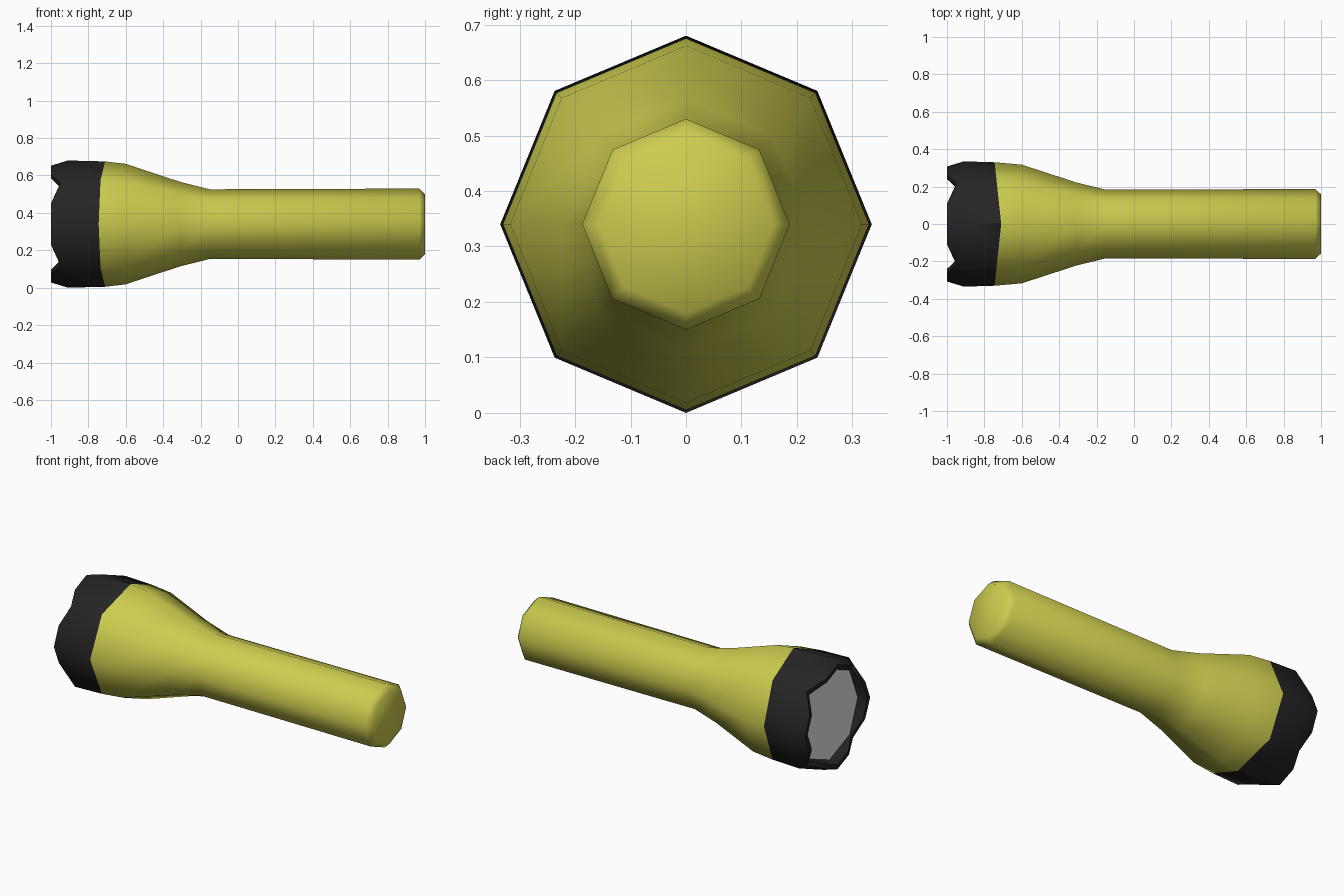
import bpy, bmesh
from math import sin, cos, pi

cube = bpy.data.objects.get("Cube")
if cube:
    bpy.data.objects.remove(cube, do_unlink=True)

AXIS_Z = 0.34   # height of the torch axis
SIDE = 0.985    # slight narrowing across y


def material(name, rgb):
    mat = bpy.data.materials.new(name)
    mat.use_nodes = True
    colour = (*rgb, 1.0)
    mat.diffuse_color = colour
    mat.node_tree.nodes["Principled BSDF"].inputs["Base Color"].default_value = colour
    return mat


def octagon(radius, split=False):
    """Octagon points (y, z) with corners up and sideways; split adds edge midpoints."""
    corners = [(radius * SIDE * sin(k * pi / 4), AXIS_Z + radius * cos(k * pi / 4))
               for k in range(8)]
    if not split:
        return corners
    points = []
    for a, b in zip(corners, corners[1:] + corners[:1]):
        points += [a, ((a[0] + b[0]) / 2, (a[1] + b[1]) / 2)]
    return points


def ring(x, radius, split=False):
    """One cross-section; x is a number or a rule giving x for each point index."""
    return [(x(i) if callable(x) else x, y, z)
            for i, (y, z) in enumerate(octagon(radius, split))]


def loft(name, rings, mat, cap_start=False, cap_end=False, smooth=True):
    bm = bmesh.new()
    loops = [[bm.verts.new(p) for p in r] for r in rings]
    for a, b in zip(loops, loops[1:]):
        for i in range(len(a)):
            j = (i + 1) % len(a)
            bm.faces.new((a[i], a[j], b[j], b[i]))
    if cap_start:
        bm.faces.new(loops[0])
    if cap_end:
        bm.faces.new(loops[-1][::-1])
    # rings run towards +x: make sure the outside faces out
    bmesh.ops.recalc_face_normals(bm, faces=bm.faces)
    for f in bm.faces:
        f.smooth = smooth
    mesh = bpy.data.meshes.new(name)
    bm.to_mesh(mesh)
    bm.free()
    mesh.materials.append(mat)
    obj = bpy.data.objects.new(name, mesh)
    bpy.context.collection.objects.link(obj)
    return obj


yellow = material("yellow plastic", (0.61, 0.61, 0.08))
black = material("black rubber", (0.018, 0.018, 0.018))
grey = material("pale lens", (0.8, 0.8, 0.8))

# Wavy seam between head and bezel: further back at top and bottom
SEAM = (-0.71, -0.735, -0.745, -0.735)


def seam(i):
    return SEAM[i % 4]


def seam_split(i):
    k = i // 2
    return seam(k) if i % 2 == 0 else (seam(k) + seam(k + 1)) / 2


def crenel(tab, notch):
    """Notched front edge: a notch at every diagonal corner."""
    return lambda i: notch if i % 4 == 2 else tab


# Handle and flared head
profile = [(-0.6, 0.322), (-0.31, 0.226), (-0.15, 0.186), (0.97, 0.19), (1.0, 0.16)]
loft("body", [ring(seam, 0.335)] + [ring(x, r) for x, r in profile],
     yellow, cap_end=True)

# Bezel: outer skin, notched edge, then the inner wall down to the lens
bezel = loft("bezel", [
    ring(seam_split, 0.335, True),
    ring(-0.91, 0.34, True),
    ring(crenel(-1.0, -0.95), 0.312, True),
    ring(crenel(-1.0, -0.95), 0.286, True),
    ring(-0.945, 0.27, True),
], black)
bpy.ops.object.select_all(action='DESELECT')
bezel.select_set(True)
bpy.context.view_layer.objects.active = bezel
bpy.ops.object.shade_smooth_by_angle(angle=pi / 4)

# Flat lens set into the bezel, as a thin plate
loft("lens", [ring(-0.947, 0.272), ring(-0.94, 0.272)], grey,
     cap_start=True, cap_end=True, smooth=False)
